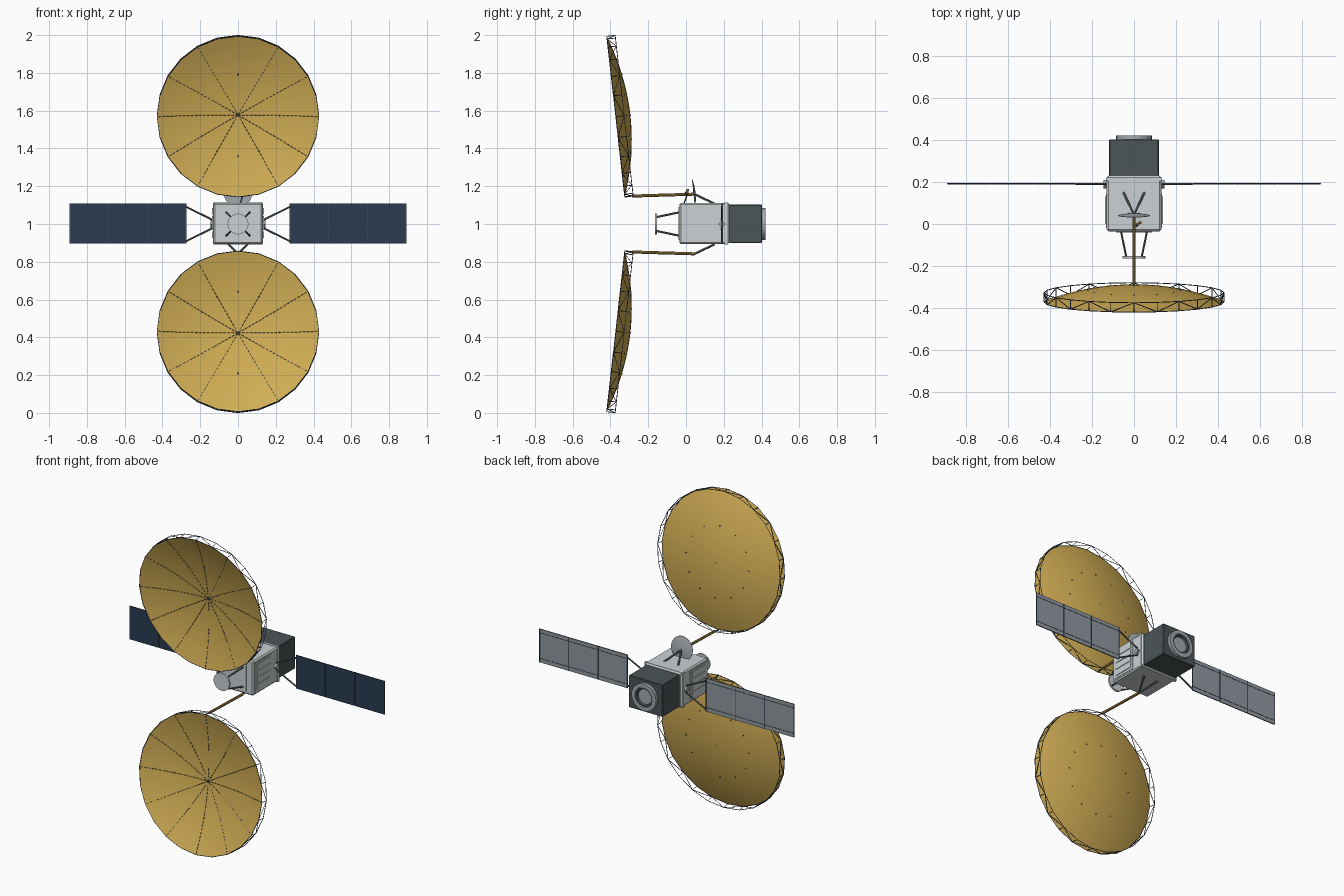
import bpy, bmesh, math
from mathutils import Vector, Matrix

cube = bpy.data.objects.get("Cube")
if cube:
    bpy.data.objects.remove(cube, do_unlink=True)


def material(name, *rgb):
    m = bpy.data.materials.new(name)
    m.use_nodes = True
    m.diffuse_color = (*rgb, 1)
    m.node_tree.nodes["Principled BSDF"].inputs["Base Color"].default_value = (*rgb, 1)
    return m


GOLD = material("gold mesh", .64, .42, .09)
BOOM = material("boom bronze", .42, .27, .07)
LIGHT = material("light grey", .60, .64, .66)
MID = material("mid grey", .37, .40, .42)
SLATE = material("dark slate", .072, .089, .094)
NAVY = material("cell navy", .023, .044, .083)
BACK = material("panel back grey", .28, .32, .35)
STRUT = material("strut grey", .125, .14, .145)
TRUSS = material("truss blue", .06, .08, .12)


def finish(name, bm, *mats, smooth=False):
    bmesh.ops.recalc_face_normals(bm, faces=bm.faces)
    mesh = bpy.data.meshes.new(name)
    bm.to_mesh(mesh)
    bm.free()
    for m in mats:
        mesh.materials.append(m)
    ob = bpy.data.objects.new(name, mesh)
    bpy.context.collection.objects.link(ob)
    if smooth:
        bpy.ops.object.select_all(action='DESELECT')
        ob.select_set(True)
        bpy.context.view_layer.objects.active = ob
        bpy.ops.object.shade_smooth_by_angle(angle=math.radians(35))
    return ob


def box(name, lo, hi, *mats, bevel=0):
    lo, hi = Vector(lo), Vector(hi)
    bm = bmesh.new()
    bmesh.ops.create_cube(bm, size=1, matrix=Matrix.Translation((lo + hi) / 2)
                          @ Matrix.Diagonal((*(hi - lo), 1)))
    if bevel:
        bmesh.ops.bevel(bm, geom=bm.edges[:], offset=bevel, segments=1, affect='EDGES')
    return finish(name, bm, *mats)


def rods(name, pairs, radius, mat, sides=5):
    bm = bmesh.new()
    for a, b in pairs:
        a, b = Vector(a), Vector(b)
        d = b - a
        turn = d.to_track_quat('Z', 'Y').to_matrix().to_4x4()
        bmesh.ops.create_cone(bm, cap_ends=True, segments=sides, radius1=radius, radius2=radius,
                              depth=d.length, matrix=Matrix.Translation((a + b) / 2) @ turn)
    return finish(name, bm, mat, smooth=sides > 6)


def lathe(name, profile, centre, mat, tilt=0, sides=32):
    """Spin (radius, y) points about the y axis."""
    bm = bmesh.new()
    vs = [bm.verts.new((r, y, 0)) for r, y in profile]
    edges = [bm.edges.new(p) for p in zip(vs, vs[1:])]
    bmesh.ops.spin(bm, geom=vs + edges, cent=(0, 0, 0), axis=(0, 1, 0),
                   angle=math.tau, steps=sides)
    bmesh.ops.remove_doubles(bm, verts=bm.verts, dist=1e-5)
    bmesh.ops.transform(bm, verts=bm.verts,
                        matrix=Matrix.Translation(centre) @ Matrix.Rotation(tilt, 4, 'X'))
    return finish(name, bm, mat, smooth=True)


# Large mesh reflectors, mirrored above and below the body
R, DEPTH, N, RINGS, DASHES, TRUSS_H = .428, .078, 24, 10, 20, .045
TILT = math.radians(6.4)
C, S = math.cos(TILT), math.sin(TILT)


def reflector(label, side):
    def at(r, i, h):
        a = math.tau * i / N
        u = r * math.cos(a)
        return Vector((r * math.sin(a), -.372 - u * S + h * C,
                       1 + side * (.5685 + u * C + h * S)))

    def bowl(f, i, lift=0):
        return at(R * f, i, DEPTH * (1 - f * f) + lift)

    bm = bmesh.new()
    rings = [[bm.verts.new(bowl(k / RINGS, i)) for i in range(N)] for k in range(1, RINGS + 1)]
    hub = bm.verts.new(bowl(0, 0))
    for i in range(N):
        j = (i + 1) % N
        bm.faces.new((hub, rings[0][i], rings[0][j]))
        for a, b in zip(rings, rings[1:]):
            bm.faces.new((a[i], b[i], b[j], a[j]))
    finish(label + "_reflector", bm, GOLD, smooth=True)

    # Dashed radial ribs on the hollow face, with small studs on the back
    rods(label + "_ribs", [(bowl(k / DASHES, i, -.0016), bowl((k + .65) / DASHES, i, -.0016))
                           for i in range(0, N, 2) for k in range(DASHES)], .0013, TRUSS, 4)
    studs = [(bowl(.5, i), bowl(.52, i)) for i in range(0, N, 2)]
    rods(label + "_studs", studs + [(bowl(0, 0), bowl(0, 0, .003))], .0025, TRUSS, 4)
    # Perimeter truss: two hoops, posts and alternating diagonals
    pairs = []
    for i in range(N):
        f0, f1 = at(R, i, 0), at(R, i + 1, 0)
        b0, b1 = at(R, i, TRUSS_H), at(R, i + 1, TRUSS_H)
        pairs += [(f0, f1), (b0, b1), (f0, b0), (f0, b1) if i % 2 else (b0, f1)]
    rods(label + "_truss", pairs, .002, TRUSS, 4)

    # Boom and its V-shaped root brackets
    tip = (0, .045, 1 + side * .158)
    rods(label + "_boom", [((0, -.285, 1 + side * .148), tip)], .008, BOOM, 8)
    rods(label + "_hinge", [((0, -.325, 1 + side * .143), (0, -.28, 1 + side * .149))], .004, TRUSS)
    rods(label + "_brackets", [(tip, (x, .15, 1 + side * .108)) for x in (-.05, .05)], .006, STRUT, 6)


reflector("upper", 1)
reflector("lower", -1)

# Main body with raised panels
box("body", (-.13, -.035, .894), (.13, .23, 1.112), LIGHT, bevel=.008)
box("front_plate", (-.085, -.04, .915), (.085, -.03, 1.09), LIGHT)
box("body_band", (-.133, .205, .892), (.133, .222, 1.114), LIGHT)
for side, label in ((1, "left"), (-1, "right")):
    box(label + "_side_plate", (side * .128, -.02, .91), (side * .133, .145, 1.095), LIGHT)
    for k in range(4):
        z = .925 + k * .042
        box(f"{label}_side_slat_{k + 1}", (side * .13, .0, z), (side * .137, .13, z + .034), LIGHT)

# Rear module and nozzle ring
box("rear_module", (-.118, .228, .9), (.118, .402, 1.102), SLATE, bevel=.003)
lathe("rear_ring", [(.085, .0), (.085, .022), (.062, .022), (.058, .004)], (0, .4, 1), MID)
lathe("rear_ring_inner", [(.06, .018), (.052, .018), (.046, .006)], (0, .4, 1), SLATE)
lathe("rear_ring_floor", [(.05, .008), (0, .008)], (0, .4, 1), MID)

# Front feed disc on four legs
lathe("feed_disc", [(0, -.006), (.055, -.006), (.055, .006), (0, .006)], (0, -.159, 1), LIGHT)
rods("feed_legs", [((x * .037, -.155, 1 + z * .037), (x * .062, -.035, 1 + z * .062))
                   for x in (-1, 1) for z in (-1, 1)], .0055, STRUT, 6)

# Small dish and latch on top of the body
lathe("small_dish", [(0, .006), (.04, .003), (.075, -.004), (.075, -.006),
                     (.04, .0), (0, .003)], (0, .045, 1.165),
      MID, tilt=math.radians(6))
rods("latch_arm", [((0, -.005, 1.158), (.03, .005, 1.172)), ((.03, .005, 1.16), (.03, .01, 1.185))],
     .006, BOOM, 6)
rods("latch_post", [((.03, .01, 1.165), (.012, -.01, 1.11))], .004, STRUT, 6)

# Solar wings: three panels each, cells in front, bare backs with dark rails
Y, PITCH = .19, .2045
for side, label in ((1, "left"), (-1, "right")):
    for k in range(3):
        x = .277 + k * PITCH
        ob = box(f"{label}_panel_{k + 1}", (side * x, Y - .003, .898),
                 (side * (x + .2015), Y + .003, 1.108), NAVY, BACK, TRUSS)
        for f in ob.data.polygons:
            f.material_index = 1 if f.normal.y > .5 else 0 if f.normal.y < -.5 else 2
    for k in range(4):
        x = .2755 + k * PITCH
        box(f"{label}_panel_seam_{k + 1}", (side * (x - .0025), Y, .898),
            (side * (x + .0025), Y + .005, 1.108), TRUSS)
    for k, z in enumerate((.922, 1.083)):
        box(f"{label}_panel_rail_{k + 1}", (side * .28, Y + .002, z),
            (side * .885, Y + .0045, z + .003), TRUSS)
    rods(label + "_wing_yoke", [((side * .135, Y, 1 + z * .022), (side * .277, Y, 1 + z * .092))
                                for z in (-1, 1)], .005, STRUT, 6)
    rods(label + "_wing_hub", [((side * .125, Y, 1), (side * .145, Y, 1))], .02, MID, 4)
